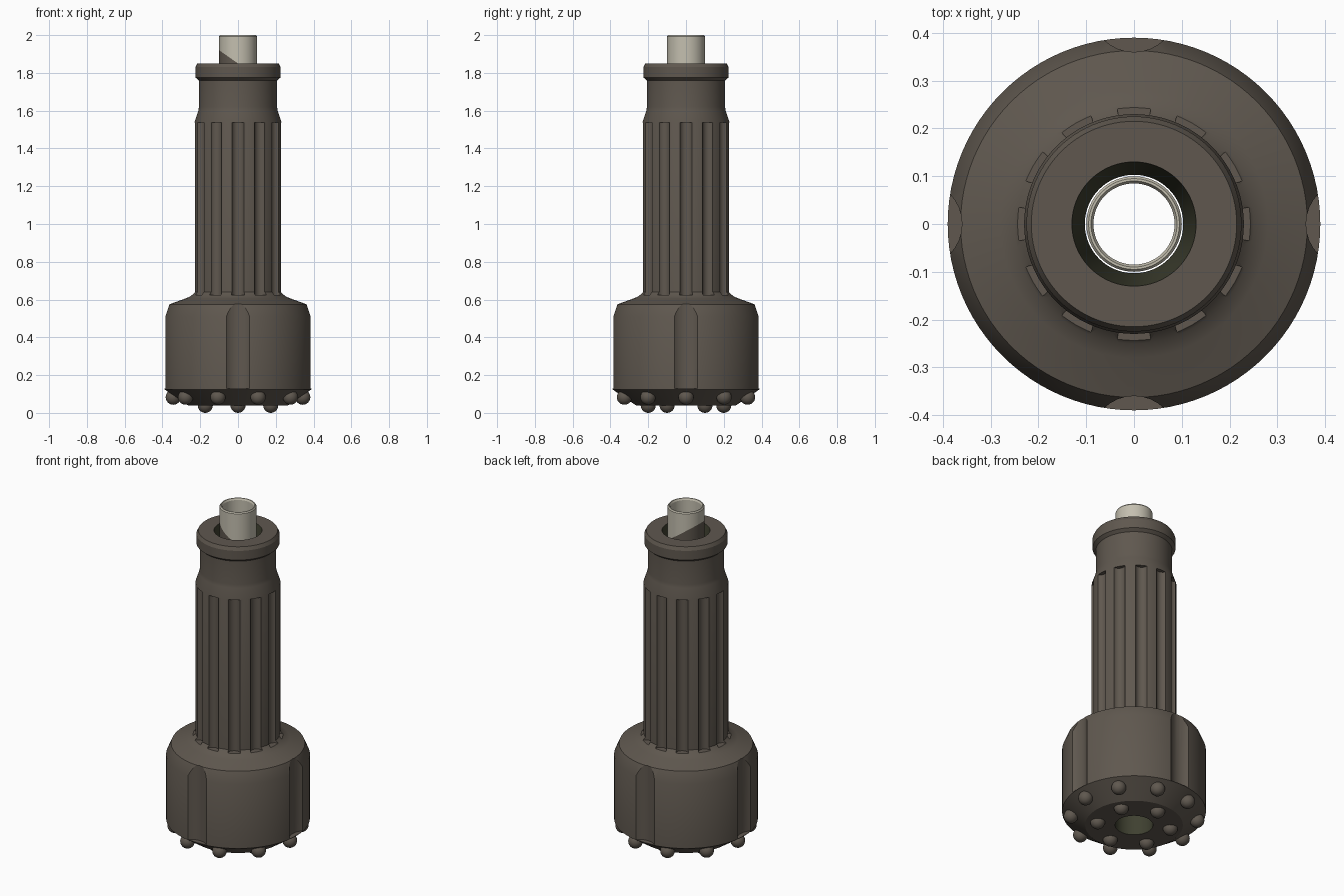
import bpy, bmesh, math
from mathutils import Matrix, Vector

cube = bpy.data.objects.get("Cube")
if cube:
    bpy.data.objects.remove(cube)


def material(name, color):
    mat = bpy.data.materials.new(name)
    mat.use_nodes = True
    mat.diffuse_color = (*color, 1)
    mat.node_tree.nodes["Principled BSDF"].inputs["Base Color"].default_value = (*color, 1)
    return mat


STEEL = material("dark brown steel", (0.115, 0.097, 0.078))
BORE = material("dark olive bore", (0.05, 0.052, 0.03))
TUBE = material("pale tube", (0.55, 0.52, 0.43))


def add_object(name, bm, *mats):
    mesh = bpy.data.meshes.new(name)
    bm.to_mesh(mesh)
    bm.free()
    for mat in mats:
        mesh.materials.append(mat)
    obj = bpy.data.objects.new(name, mesh)
    bpy.context.collection.objects.link(obj)
    return obj


def smooth(obj):
    bpy.ops.object.select_all(action="DESELECT")
    obj.select_set(True)
    bpy.context.view_layer.objects.active = obj
    bpy.ops.object.shade_smooth_by_angle(angle=math.radians(25))


def lathe(profile, steps=96):
    """Revolve a closed (radius, height) outline around z."""
    bm = bmesh.new()
    verts = [bm.verts.new((r, 0, z)) for r, z in profile]
    edges = [bm.edges.new((a, b)) for a, b in zip(verts, verts[1:] + verts[:1])]
    bmesh.ops.spin(bm, geom=verts + edges, axis=(0, 0, 1), cent=(0, 0, 0),
                   angle=math.tau, steps=steps, use_merge=True)
    bmesh.ops.remove_doubles(bm, verts=bm.verts, dist=1e-5)
    bmesh.ops.recalc_face_normals(bm, faces=bm.faces)
    return bm


def around(count, radius, z, phase=0):
    for i in range(count):
        a = phase + math.tau * i / count
        yield Vector((radius * math.cos(a), radius * math.sin(a), z))


# Body: head, shank, neck, collar and through bore
body = add_object("bit_body", lathe([
    (0.103, 0.04), (0.265, 0.04), (0.39, 0.125), (0.39, 0.51), (0.363, 0.575),
    (0.28, 0.605), (0.25, 0.618), (0.23, 0.64), (0.23, 1.54), (0.21, 1.6),
    (0.207, 1.62), (0.207, 1.76), (0.225, 1.775), (0.225, 1.83), (0.215, 1.85),
    (0.13, 1.85), (0.103, 1.62)]), STEEL, BORE)

# Flute cutters: four broad ones on the head, twelve narrow ones on the shank
bm = bmesh.new()
for count, dist, radius, low, high in ((4, 0.45, 0.09, 0.128, 0.7),
                                       (12, 0.242, 0.035, 0.625, 1.538)):
    for p in around(count, dist, (low + high) / 2):
        bmesh.ops.create_cone(bm, cap_ends=True, segments=32, radius1=radius,
                              radius2=radius, depth=high - low,
                              matrix=Matrix.Translation(p))
cutter = add_object("flute_cutter", bm, STEEL)
cutter.hide_render = True

# Cut the flutes and bake the result
cut = body.modifiers.new("flutes", "BOOLEAN")
cut.operation = "DIFFERENCE"
cut.solver = "EXACT"
cut.use_self = True
cut.object = cutter
bpy.context.view_layer.update()
baked = bpy.data.meshes.new_from_object(
    body.evaluated_get(bpy.context.evaluated_depsgraph_get()))
body.modifiers.clear()
body.data = baked
bpy.data.objects.remove(cutter)
for face in body.data.polygons:
    c, n = face.center, face.normal
    inside = c.xy.length < 0.132 and n.xy.dot(c.xy) < -0.01
    face.material_index = 1 if inside else 0
smooth(body)

# Foot tube in the bore, stained below a slanting line on its outside
bm = lathe([(0.085, 1.4), (0.1, 1.4), (0.1, 1.993), (0.095, 2.0),
            (0.09, 2.0), (0.085, 1.99)], 64)
slant = Vector((0.7, 0, 1))
bmesh.ops.bisect_plane(bm, geom=bm.verts[:] + bm.edges[:] + bm.faces[:],
                       plane_co=(0, 0, 1.85), plane_no=slant)
for face in bm.faces:
    c = face.calc_center_median()
    outside = face.normal.xy.dot(c.xy) > 0.01
    below = (c - Vector((0, 0, 1.85))).dot(slant) < 0
    face.material_index = 1 if outside and below else 0
smooth(add_object("foot_tube", bm, TUBE, STEEL))

# Round buttons on the bevelled gauge ring and on the flat face
for name, count, dist, z, phase in (("gauge_buttons", 10, 0.343, 0.083, 0),
                                    ("face_buttons", 6, 0.2, 0.04, math.pi / 6)):
    bm = bmesh.new()
    for p in around(count, dist, z, phase):
        bmesh.ops.create_uvsphere(bm, u_segments=24, v_segments=12, radius=0.04,
                                  matrix=Matrix.Translation(p))
    smooth(add_object(name, bm, STEEL))
